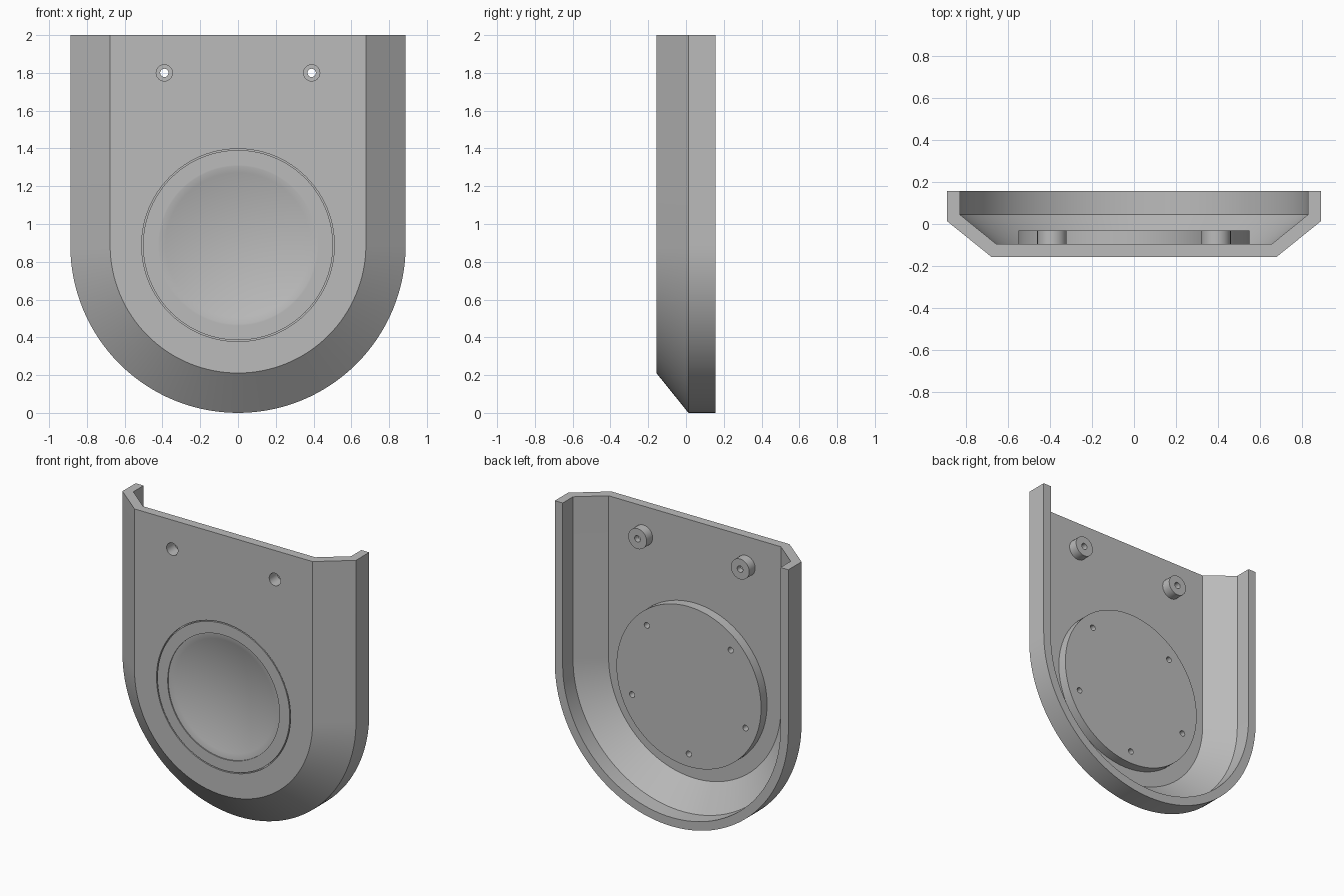
import bpy, bmesh, math

cube = bpy.data.objects.get("Cube")
if cube:
    bpy.data.objects.remove(cube, do_unlink=True)

CENTRE_Z = 0.888   # centre of the rounded end and of the dish
FRONT, FLOOR, PAD = -0.157, -0.095, -0.03

grey = bpy.data.materials.new("plain_grey")
grey.use_nodes = True
grey.diffuse_color = (0.5, 0.5, 0.5, 1)
grey.node_tree.nodes["Principled BSDF"].inputs["Base Color"].default_value = (0.5, 0.5, 0.5, 1)


def u_outline(top):
    """Straight sides closed by a half circle at the bottom."""
    def points(r):
        arc = [math.pi * (1 + i / 64) for i in range(65)]
        return ([(-r, top)]
                + [(r * math.cos(a), CENTRE_Z + r * math.sin(a)) for a in arc]
                + [(r, top)])
    return points


def circle(x, z, sides):
    def points(r):
        turn = [math.tau * i / sides for i in range(sides)]
        return [(x + r * math.cos(a), z + r * math.sin(a)) for a in turn]
    return points


def loft(name, outline, profile, closed=False):
    """Join outlines of the given (radius, depth) pairs into a solid."""
    bm = bmesh.new()
    rings = [[bm.verts.new((x, y, z)) for x, z in outline(r)] for r, y in profile]
    pairs = list(zip(rings, rings[1:]))
    if closed:
        pairs.append((rings[-1], rings[0]))
    else:
        bm.faces.new(rings[0])
        bm.faces.new(rings[-1])
    for a, b in pairs:
        for i in range(len(a)):
            j = (i + 1) % len(a)
            bm.faces.new((a[i], a[j], b[j], b[i]))
    bmesh.ops.recalc_face_normals(bm, faces=bm.faces)
    mesh = bpy.data.meshes.new(name)
    bm.to_mesh(mesh)
    bm.free()
    mesh.materials.append(grey)
    obj = bpy.data.objects.new(name, mesh)
    bpy.context.collection.objects.link(obj)
    return obj


def combine(target, tool, operation):
    """Apply a boolean and remove the helper."""
    tool.hide_render = True
    mod = target.modifiers.new(tool.name, "BOOLEAN")
    mod.operation, mod.object, mod.solver = operation, tool, "EXACT"
    bpy.context.view_layer.objects.active = target
    bpy.ops.object.modifier_apply(modifier=mod.name)
    bpy.data.objects.remove(tool, do_unlink=True)


# Chamfered shell, hollow behind and open at the top
shell = loft("cover_shell", u_outline(2.0),
             [(0.677, FRONT), (0.888, 0.013), (0.888, 0.157)])
combine(shell, loft("hollow", u_outline(2.2),
                    [(0.655, FLOOR), (0.828, 0.045), (0.828, 0.3)]), "DIFFERENCE")

# Round pad behind the dish and two screw bosses
middle = circle(0, CENTRE_Z, 96)
combine(shell, loft("back_pad", middle, [(0.55, -0.12), (0.55, PAD)]), "UNION")
for x in (-0.39, 0.39):
    combine(shell, loft("boss", circle(x, 1.8, 32), [(0.07, -0.12), (0.07, PAD)]), "UNION")
    combine(shell, loft("bore", circle(x, 1.8, 32),
                        [(0.043, -0.3), (0.043, -0.07), (0.022, -0.07), (0.022, 0.1)]),
            "DIFFERENCE")

# Shallow concave dish with a stepped rim, and a thin groove around it
dish = [(0.425, -0.3), (0.425, -0.15)]
for i in range(13):
    t = 1 - i / 12.2
    dish.append((0.418 * t, -0.15 + 0.06 * (1 - t * t)))
combine(shell, loft("dish", middle, dish), "DIFFERENCE")
combine(shell, loft("groove", middle,
                    [(0.503, -0.2), (0.51, -0.2), (0.51, -0.14), (0.503, -0.14)],
                    closed=True), "DIFFERENCE")

# Five blind screw holes in the back pad
for degrees in (-111.5, -43.5, 43.5, 111.5, 180):
    a = math.radians(degrees)
    x, z = 0.463 * math.sin(a), CENTRE_Z + 0.463 * math.cos(a)
    combine(shell, loft("screw_hole", circle(x, z, 20), [(0.02, -0.09), (0.02, 0.1)]),
            "DIFFERENCE")

# Smooth the curves, keep the edges sharp
bpy.ops.object.select_all(action="DESELECT")
shell.select_set(True)
bpy.context.view_layer.objects.active = shell
bpy.ops.object.shade_smooth_by_angle(angle=math.radians(30))
